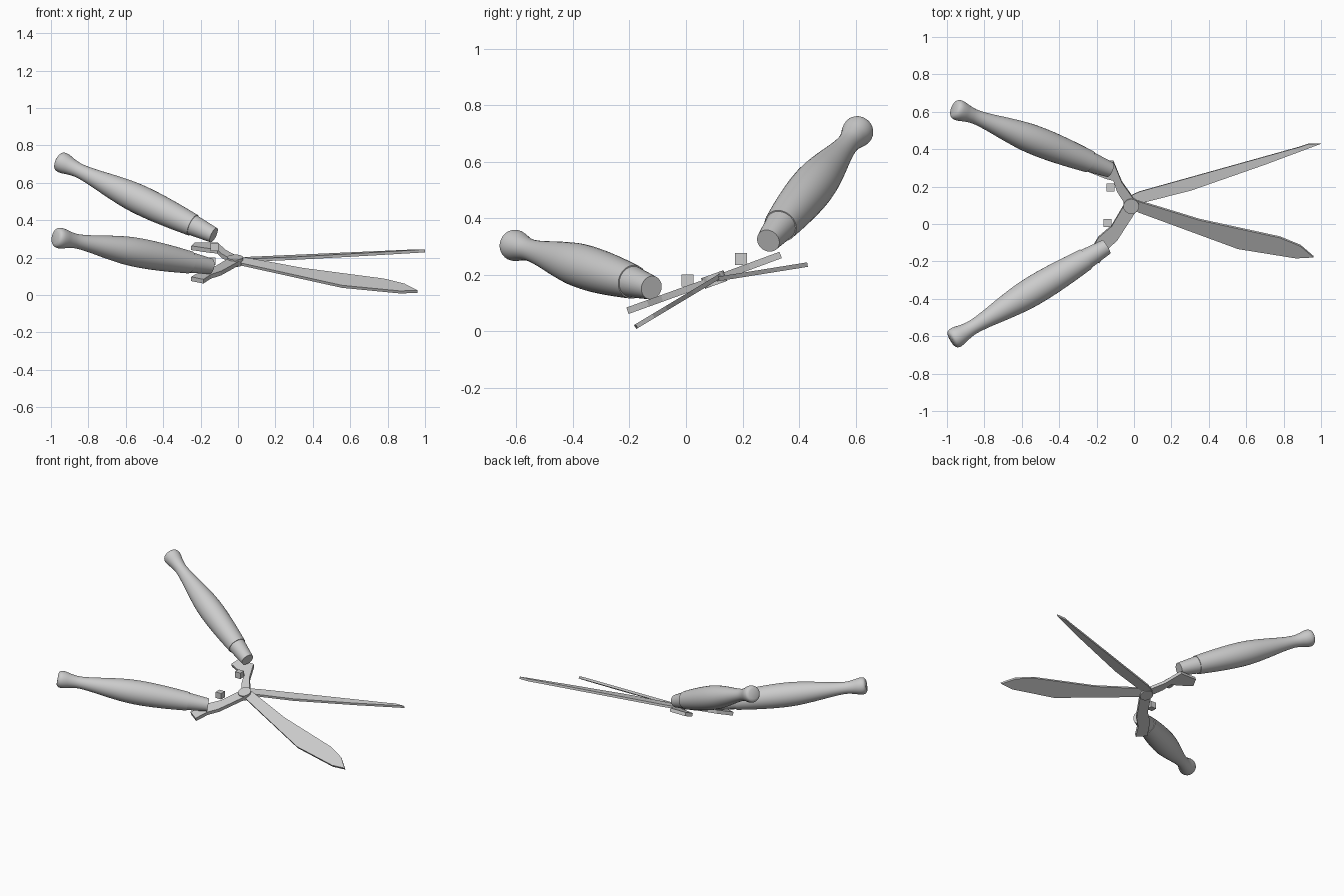
import bpy, bmesh, math
from mathutils import Vector

cube = bpy.data.objects.get("Cube")
if cube:
    bpy.data.objects.remove(cube, do_unlink=True)

grey = bpy.data.materials.new("light_grey")
grey.use_nodes = True
grey.diffuse_color = (0.6, 0.6, 0.6, 1)
grey.node_tree.nodes["Principled BSDF"].inputs["Base Color"].default_value = (0.6, 0.6, 0.6, 1)

PIVOT = Vector((-0.015, 0.1, 0.183))


def finish(name, bm, smooth=False):
    bmesh.ops.recalc_face_normals(bm, faces=bm.faces)
    mesh = bpy.data.meshes.new(name)
    bm.to_mesh(mesh)
    bm.free()
    mesh.materials.append(grey)
    ob = bpy.data.objects.new(name, mesh)
    bpy.context.collection.objects.link(ob)
    if smooth:
        bpy.ops.object.select_all(action='DESELECT')
        ob.select_set(True)
        bpy.context.view_layer.objects.active = ob
        bpy.ops.object.shade_smooth_by_angle(angle=math.radians(35))
    return ob


def plate(name, outline, slope, thick):
    """Flat plate whose plan outline lies on a slope running through the pivot."""
    bm = bmesh.new()
    normal = Vector((0, -slope, 1)).normalized()
    verts = [bm.verts.new(Vector((x, y, PIVOT.z + slope * (y - PIVOT.y))) - normal * thick / 2)
             for x, y in outline]
    face = bm.faces.new(verts)
    ext = bmesh.ops.extrude_face_region(bm, geom=[face])
    top = [g for g in ext["geom"] if isinstance(g, bmesh.types.BMVert)]
    bmesh.ops.translate(bm, verts=top, vec=normal * thick)
    return finish(name, bm)


def lathe(name, profile, start, direction, sides=32):
    """Turned solid: profile of (distance, radius) along an axis."""
    bm = bmesh.new()
    rot = Vector(direction).to_track_quat('Z', 'Y')
    rings = []
    for d, r in profile:
        rings.append([bm.verts.new(Vector(start) + rot @ Vector(
            (r * math.cos(math.tau * i / sides), r * math.sin(math.tau * i / sides), d)))
            for i in range(sides)])
    for a, b in zip(rings, rings[1:]):
        for i in range(sides):
            j = (i + 1) % sides
            bm.faces.new((a[i], a[j], b[j], b[i]))
    bm.faces.new(rings[0])
    bm.faces.new(rings[-1])
    return finish(name, bm, smooth=True)


def smooth_profile(pts, steps=4):
    """Catmull-Rom refinement of the turned outline."""
    p = [Vector(q) for q in pts]
    p = [p[0]] + p + [p[-1]]
    out = []
    for a, b, c, d in zip(p, p[1:], p[2:], p[3:]):
        for k in range(steps):
            t = k / steps
            out.append((b * 2 + (c - a) * t + (a * 2 - b * 5 + c * 4 - d) * t * t
                        + (b * 3 - a - c * 3 + d) * t ** 3) / 2)
    return out + [p[-1]]


# Blades
plate("left_blade", [(-0.03, 0.147), (0.03, 0.174), (0.89, 0.414), (0.93, 0.428), (1.0, 0.43),
                     (0.7, 0.318), (0.305, 0.18), (0.03, 0.11), (-0.02, 0.09)], 0.16, 0.016)
plate("right_blade", [(-0.02, 0.125), (0.02, 0.125), (0.35, 0.024), (0.78, -0.07), (0.89, -0.115),
                      (0.96, -0.175), (0.866, -0.18), (0.556, -0.13), (0.02, 0.067)], 0.6, 0.016)

# Bent tangs between the blades and the handles
plate("back_tang", [(0.01, 0.12), (-0.065, 0.225), (-0.11, 0.335), (-0.23, 0.335), (-0.25, 0.285),
                    (-0.15, 0.245), (-0.11, 0.235), (-0.09, 0.175), (-0.035, 0.09)], 0.37, 0.024)
plate("front_tang", [(0.01, 0.07), (-0.09, -0.085), (-0.145, -0.135), (-0.185, -0.207),
                     (-0.25, -0.17), (-0.19, -0.07), (-0.12, -0.01), (-0.055, 0.1)], 0.36, 0.024)

# Pivot pin
axis = Vector((0, -0.36, 1)).normalized()
lathe("pivot_pin", [(-0.02, 0.042), (0.02, 0.042)], PIVOT, axis, 24)

# Stop blocks on the tangs
for name, centre in (("back_stop", (-0.125, 0.195, 0.256)), ("front_stop", (-0.142, 0.005, 0.18))):
    bm = bmesh.new()
    bmesh.ops.create_cube(bm, size=0.042)
    bmesh.ops.translate(bm, verts=bm.verts, vec=centre)
    finish(name, bm)

# Turned handles with tapered ferrules
grip = smooth_profile([(0.13, 0.06), (0.26, 0.071), (0.4, 0.078), (0.52, 0.076), (0.64, 0.063),
                       (0.76, 0.046), (0.84, 0.039), (0.89, 0.044), (0.93, 0.053), (0.955, 0.055),
                       (0.972, 0.049), (0.98, 0.036)])
for side, start, end in (("back", (-0.13, 0.291, 0.32), (-0.94, 0.609, 0.708)),
                         ("front", (-0.148, -0.122, 0.154), (-0.963, -0.613, 0.306))):
    direction = Vector(end) - Vector(start)
    lathe(side + "_handle", grip, start, direction)
    lathe(side + "_ferrule", [(0, 0.042), (0.14, 0.057)], start, direction)
